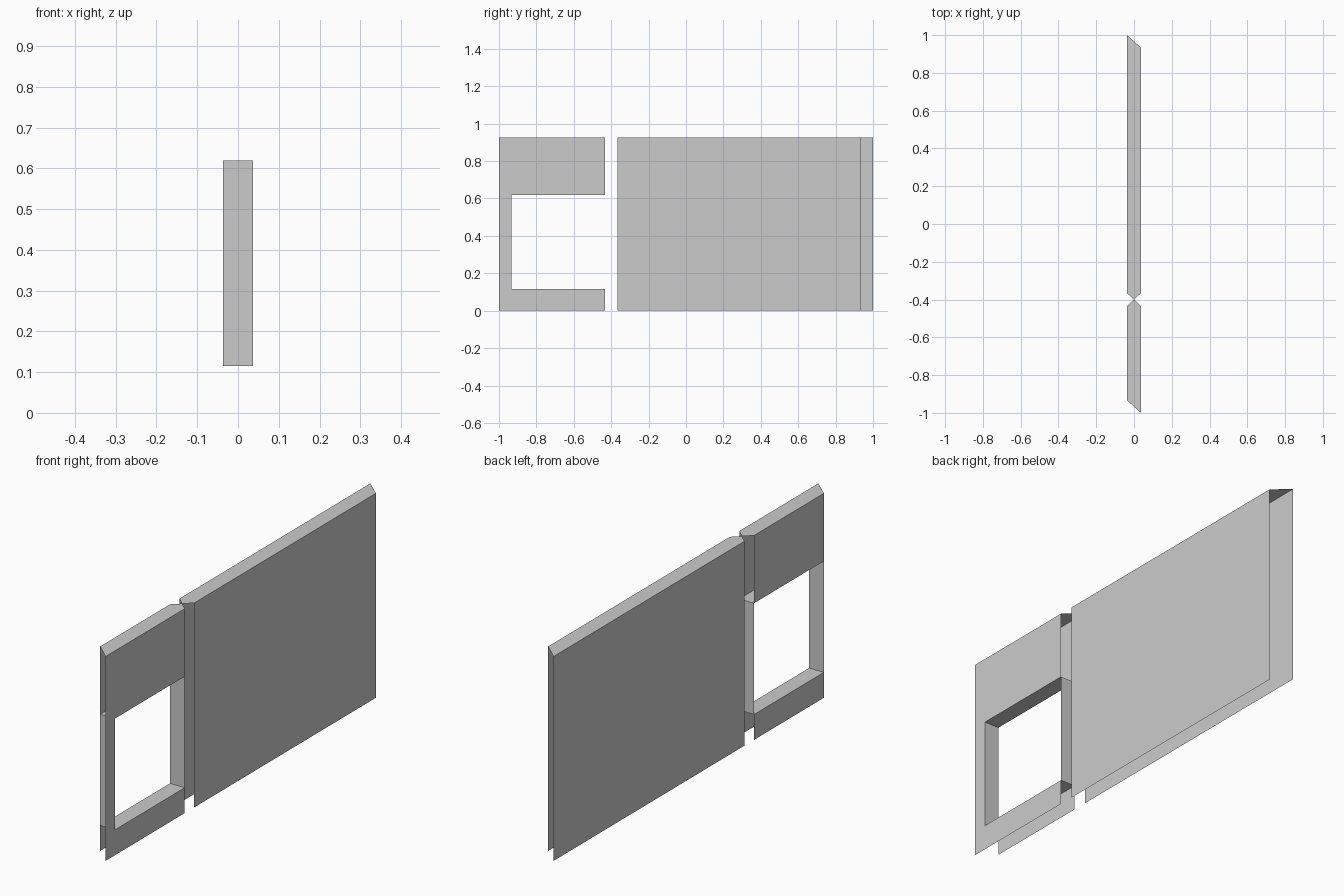
import bpy
import bmesh

cube = bpy.data.objects.get("Cube")
if cube:
    bpy.data.objects.remove(cube, do_unlink=True)

# Main dimensions
T = 0.037                  # half the wall thickness
H = 0.926                  # wall height
SILL, HEAD = 0.115, 0.619  # window opening heights
END, MITRE = 1.0, 0.934    # long and short side of the mitred wall ends
JOINT = -0.4               # where the two pointed wall ends meet
NEAR, FAR = JOINT - 0.034, JOINT + 0.034

grey = bpy.data.materials.new("wall_grey")
grey.use_nodes = True
grey.diffuse_color = (0.6, 0.6, 0.6, 1)
bsdf = next(n for n in grey.node_tree.nodes if n.type == 'BSDF_PRINCIPLED')
bsdf.inputs["Base Color"].default_value = (0.6, 0.6, 0.6, 1)


def build(name, faces):
    """Make one object from flat faces, each a list of corners."""
    bm = bmesh.new()
    for corners in faces:
        bm.faces.new([bm.verts.new(c) for c in corners])
    bmesh.ops.remove_doubles(bm, verts=bm.verts, dist=1e-5)
    mesh = bpy.data.meshes.new(name)
    bm.to_mesh(mesh)
    bm.free()
    mesh.materials.append(grey)
    obj = bpy.data.objects.new(name, mesh)
    bpy.context.collection.objects.link(obj)


def side(x, outline):
    """Upright face at x from a (y, z) outline, facing away from the middle."""
    pts = [(x, y, z) for y, z in outline]
    return pts if x > 0 else pts[::-1]


def rect(y0, y1, z0, z1):
    return [(y0, z0), (y1, z0), (y1, z1), (y0, z1)]


def level(z, outline):
    return [(x, y, z) for x, y in outline]


def jamb(y):
    return [(-T, y, SILL), (T, y, SILL), (T, y, HEAD), (-T, y, HEAD)]


# Plain wall: two skins and a top cap, open at the ends and underneath
build("plain_wall", [
    side(T, rect(FAR, MITRE, 0, H)),
    side(-T, rect(FAR, END, 0, H)),
    level(H, [(0, JOINT), (T, FAR), (T, MITRE), (-T, END), (-T, FAR)]),
])

# Window wall: skins around the opening, its lining and a top cap
opening = [(-T, -MITRE), (T, -MITRE), (T, NEAR), (-T, NEAR)]
build("window_wall", [
    side(T, rect(-END, -MITRE, SILL, HEAD)),
    side(T, [(-END, 0), (NEAR, 0), (NEAR, SILL), (-MITRE, SILL), (-END, SILL)]),
    side(T, [(-END, HEAD), (-MITRE, HEAD), (NEAR, HEAD), (NEAR, H), (-END, H)]),
    side(-T, rect(-MITRE, NEAR, 0, SILL)),
    side(-T, rect(-MITRE, NEAR, HEAD, H)),
    level(H, [(T, -END), (T, NEAR), (0, JOINT), (-T, NEAR), (-T, -MITRE)]),
    level(SILL, opening),
    level(HEAD, opening[::-1]),
    jamb(NEAR),
    jamb(-MITRE)[::-1],
])
